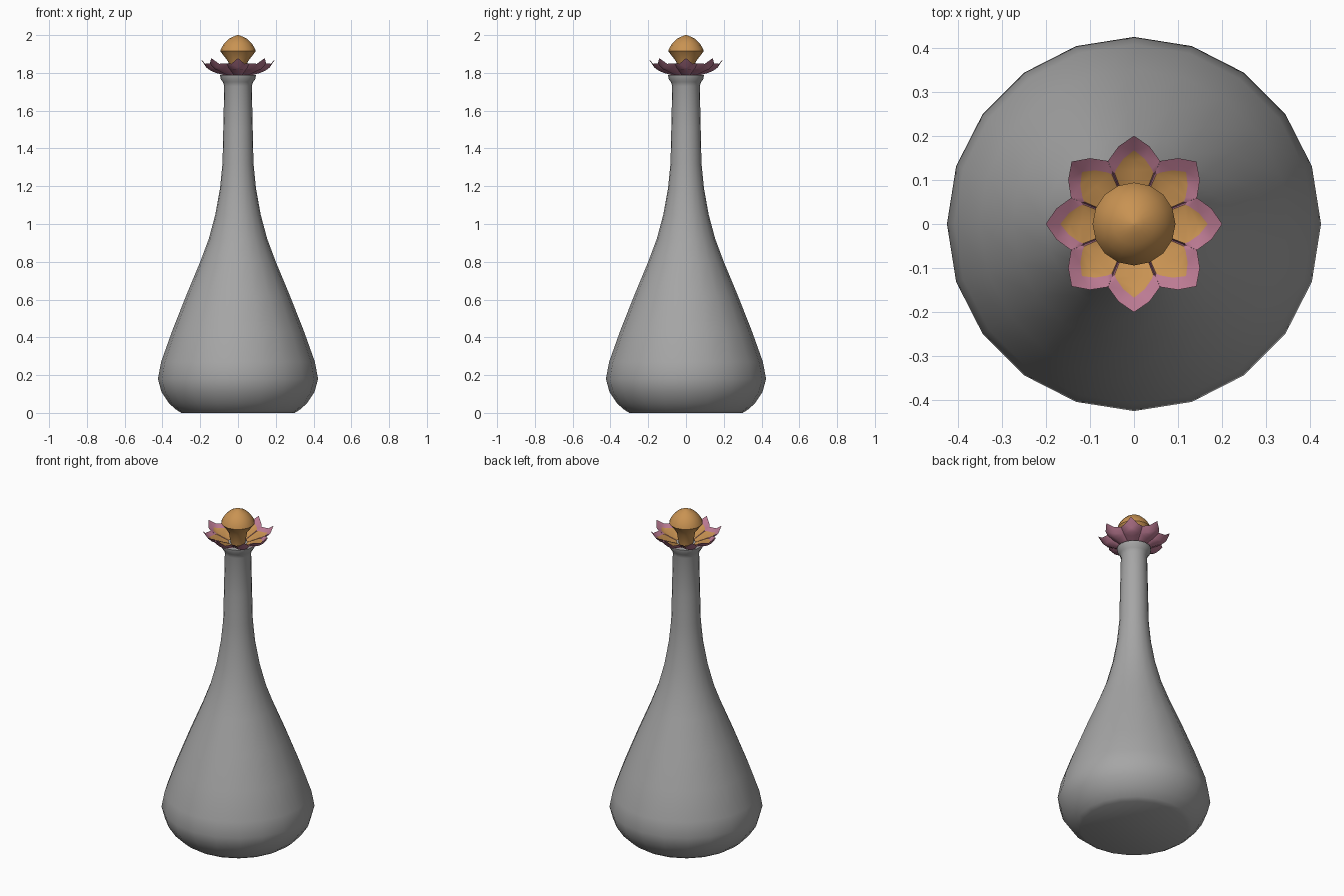
import bpy, bmesh, math

if "Cube" in bpy.data.objects:
    bpy.data.objects.remove(bpy.data.objects["Cube"])


def material(name, rgb):
    m = bpy.data.materials.new(name)
    m.diffuse_color = (*rgb, 1)
    m.use_nodes = True
    m.node_tree.nodes["Principled BSDF"].inputs["Base Color"].default_value = m.diffuse_color
    return m


GREY = material("grey glass", (0.38, 0.38, 0.38))
GOLD = material("amber gold", (0.58, 0.29, 0.085))
PINK = material("petal pink", (0.50, 0.195, 0.29))


def finish(name, bm, mats, angle):
    bmesh.ops.recalc_face_normals(bm, faces=bm.faces)
    me = bpy.data.meshes.new(name)
    bm.to_mesh(me)
    bm.free()
    for m in mats:
        me.materials.append(m)
    ob = bpy.data.objects.new(name, me)
    bpy.context.collection.objects.link(ob)
    bpy.ops.object.select_all(action='DESELECT')
    ob.select_set(True)
    bpy.context.view_layer.objects.active = ob
    bpy.ops.object.shade_smooth_by_angle(angle=math.radians(angle))
    return ob


def lathe(name, profile, sides, mat, angle=40):
    """Turn (radius, z) points round the z axis and cap both ends."""
    bm = bmesh.new()
    rings = []
    for r, z in profile:
        rings.append([bm.verts.new((r * math.cos(2 * math.pi * i / sides),
                                    r * math.sin(2 * math.pi * i / sides), z))
                      for i in range(sides)])
    for a, b in zip(rings, rings[1:]):
        for i in range(sides):
            j = (i + 1) % sides
            bm.faces.new((a[i], a[j], b[j], b[i]))
    bm.faces.new(rings[0])
    bm.faces.new(rings[-1])
    return finish(name, bm, [mat], angle)


# Bottle body with long neck and flared lip
lathe("bottle", [(0.30, 0), (0.325, 0.015), (0.365, 0.05), (0.405, 0.11), (0.424, 0.18),
                 (0.407, 0.27), (0.35, 0.43), (0.275, 0.62), (0.20, 0.80), (0.155, 0.92),
                 (0.12, 1.05), (0.095, 1.19), (0.082, 1.32), (0.078, 1.50), (0.073, 1.73),
                 (0.08, 1.752), (0.092, 1.768), (0.095, 1.788)], 20, GREY)

# Round stopper
lathe("stopper", [(0.04, 1.79), (0.052, 1.86), (0.094, 1.915), (0.088, 1.932),
                  (0.072, 1.957), (0.048, 1.98), (0.022, 1.993), (0.004, 2.0)],
      16, GOLD)

# Petal outlines in (outward, sideways), from base to tip
RIM = [(0.05, 0.021), (0.117, 0.0485), (0.143, 0.059), (0.176, 0.035), (0.20, 0)]
INNER = [(0.05, 0.019), (0.115, 0.044), (0.125, 0.040), (0.148, 0.024), (0.167, 0)]
KEEL = [(0.05, 0), (0.09, 0), (0.12, 0), (0.145, 0), (0.167, 0)]
CURVE = [(0.05, 1.783), (0.105, 1.795), (0.15, 1.814), (0.185, 1.842), (0.20, 1.878)]


def height(u, v):
    for (u0, z0), (u1, z1) in zip(CURVE, CURVE[1:]):
        if u <= u1 + 1e-6:
            return z0 + (z1 - z0) * (u - u0) / (u1 - u0) + 11 * v * v
    return CURVE[-1][1]


# Ring of eight cupped petals, gold inside with a pink border
bm = bmesh.new()
for k in range(8):
    c, s = math.cos(k * math.pi / 4), math.sin(k * math.pi / 4)
    cache = {}

    def vert(p, side, lift):
        u, v = p[0], p[1] * side
        key = (round(u, 4), round(v, 4), lift)
        if key not in cache:
            cache[key] = bm.verts.new((u * c - v * s, u * s + v * c, height(u, v) + lift))
        return cache[key]

    for side in (1, -1):
        for lift in (0.012, 0):
            for outer, inner, lo, mat in ((RIM, INNER, 0, 1), (INNER, KEEL, lift, 0)):
                for i in range(4):
                    quad = [vert(outer[i], side, lo), vert(outer[i + 1], side, lo),
                            vert(inner[i + 1], side, lift), vert(inner[i], side, lift)]
                    f = bm.faces.new(list(dict.fromkeys(quad)))
                    f.material_index = mat if lift else 1
finish("flower_petals", bm, [GOLD, PINK], 50)
